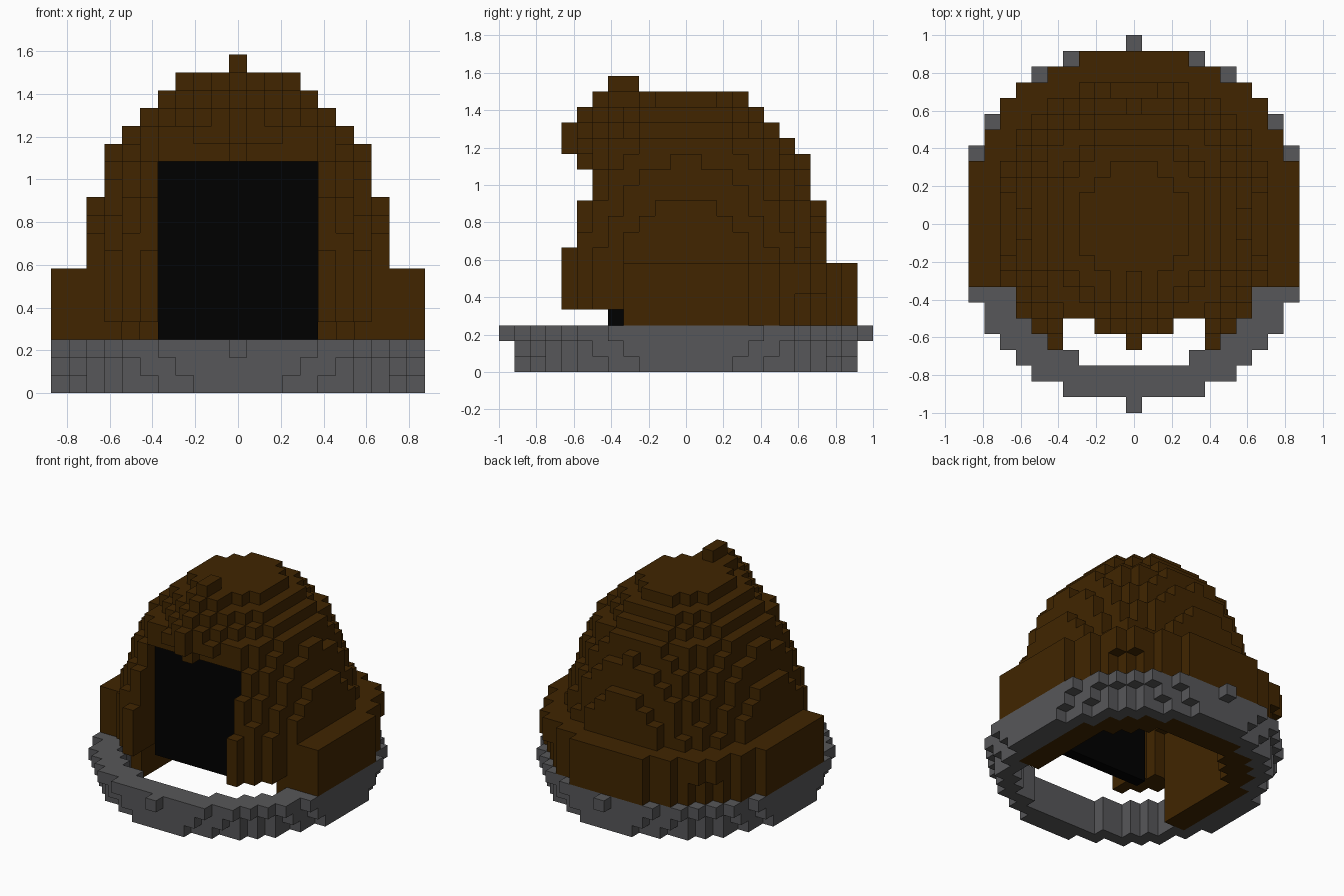
import bpy
import bmesh
import math

cube = bpy.data.objects.get("Cube")
if cube:
    bpy.data.objects.remove(cube, do_unlink=True)

CELL = 1 / 12          # edge of one block
SQUASH = 0.952         # the plan is slightly narrower in x


def material(name, color):
    mat = bpy.data.materials.new(name)
    mat.use_nodes = True
    mat.diffuse_color = (*color, 1)
    bsdf = mat.node_tree.nodes["Principled BSDF"]
    bsdf.inputs["Base Color"].default_value = (*color, 1)
    return mat


brown = material("dark brown", (0.052, 0.0185, 0.0))
grey = material("stone grey", (0.095, 0.095, 0.1))
black = material("black", (0.0, 0.0, 0.0))


def reach(x, y):
    return math.hypot(x / SQUASH, y)


def blocks(layers, test):
    """Cells (x, y row, layer) whose centre passes the test."""
    return {(x, j, z) for x in range(-10, 11) for j in range(-12, 12)
            for z in layers if test(x, j + 0.5, z)}


def in_doorway(x, y, z):
    return abs(x) <= 4 and y < -4 and z < 13


# Stone foundation ring, flaring outward with height
ring_radius = [10.85, 11.15, 11.501]
ring = blocks(range(3), lambda x, y, z: 9.3 < reach(x, y) <= ring_radius[z])

# Low outer wall, open toward the front, a little fuller in its upper half
wall_radius = {3: 11.15, 4: 11.15, 5: 11.28, 6: 11.28}
wall = blocks(wall_radius,
              lambda x, y, z: y > -4 and 9.3 < reach(x, y) <= wall_radius[z])

# Hollow stepped dome: outer radius of each layer, from layer 4 upward
dome_radius = [9.3, 9.3, 9.3, 9.3, 9.12, 8.85, 8.6, 8.25, 7.95, 7.501,
               7.0, 6.1, 5.1, 3.8]


def dome_test(x, y, z):
    outer = dome_radius[z - 4]
    inner = outer - 2.0 if z < 17 else -1
    trimmed = z == 13 and abs(x) <= 4 and y < -6
    return inner < reach(x, y) <= outer and not in_doorway(x, y, z) and not trimmed


dome = blocks(range(4, 18), dome_test)

# Inner lining carrying the dome down to the ground inside the stone ring
lining = blocks(range(4), lambda x, y, z: y > -4 and 7.3 < reach(x, y) <= 9.3)


# Rounded hood swelling out above the doorway
def hood_test(x, y, z):
    spread = sum(abs(d) ** 1.9 for d in (1.9 * x, y + 4, z - 14.5))
    return spread <= 11.08 and not in_doorway(x, y, z)


hood = blocks(range(11, 19), hood_test) - dome

# Dark panel closing the doorway
panel = blocks(range(3, 13), lambda x, y, z: abs(x) <= 4 and y == -4.5)

filled = ring | wall | dome | lining | hood | panel

# Block face: normal direction and its four corners, wound outward
SIDES = []
for axis in range(3):
    for sign in (-1, 1):
        normal = [0, 0, 0]
        normal[axis] = sign
        corners = []
        for u, v in ((0, 0), (1, 0), (1, 1), (0, 1))[::sign]:
            corner = [0, 0, 0]
            corner[axis] = max(sign, 0)
            corner[(axis + 1) % 3] = u
            corner[(axis + 2) % 3] = v
            corners.append(corner)
        SIDES.append((normal, corners))


def build(name, cells, mat):
    """Make one mesh from the exposed faces of a set of blocks."""
    bm = bmesh.new()
    verts = {}

    def vert(key):
        if key not in verts:
            x, y, z = key
            verts[key] = bm.verts.new(((x - 0.5) * CELL, y * CELL, z * CELL))
        return verts[key]

    for cell in sorted(cells):
        for normal, corners in SIDES:
            if tuple(c + n for c, n in zip(cell, normal)) in filled:
                continue
            bm.faces.new([vert(tuple(c + k for c, k in zip(cell, corner)))
                          for corner in corners])
    mesh = bpy.data.meshes.new(name)
    bm.to_mesh(mesh)
    bm.free()
    mesh.materials.append(mat)
    bpy.context.collection.objects.link(bpy.data.objects.new(name, mesh))


build("foundation_ring", ring, grey)
build("outer_wall", wall, brown)
build("dome", dome, brown)
build("inner_lining", lining, brown)
build("door_hood", hood, brown)
build("door_panel", panel, black)
